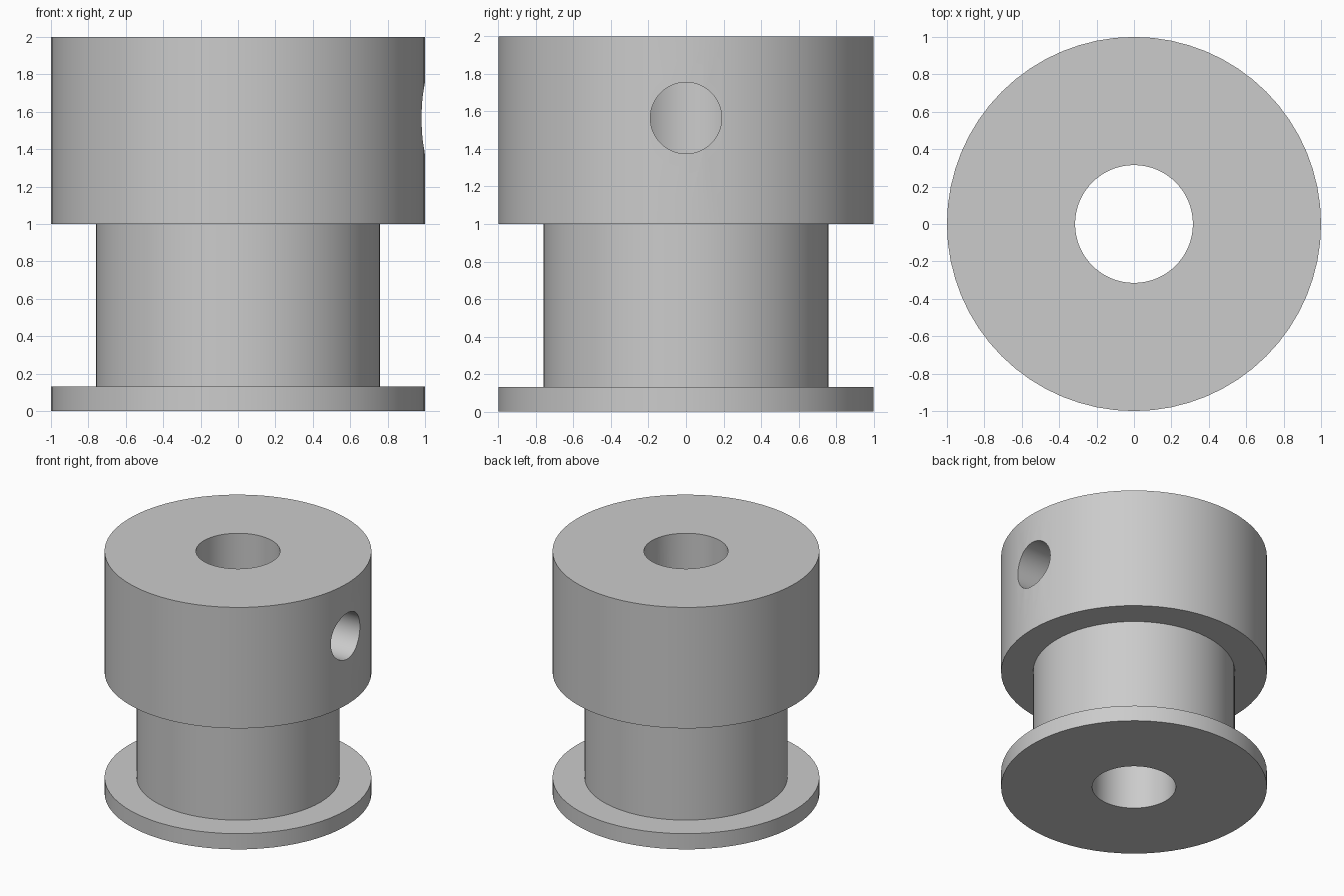
import bpy, bmesh, math
from mathutils import Vector

SIDES = 64

cube = bpy.data.objects.get("Cube")
if cube:
    bpy.data.objects.remove(cube, do_unlink=True)

# Single plain grey metal
grey = bpy.data.materials.new("plain grey")
grey.use_nodes = True
colour = (0.6, 0.6, 0.6, 1)
grey.diffuse_color = colour
grey.node_tree.nodes["Principled BSDF"].inputs["Base Color"].default_value = colour


def make_object(name, bm):
    bmesh.ops.recalc_face_normals(bm, faces=bm.faces)
    mesh = bpy.data.meshes.new(name)
    bm.to_mesh(mesh)
    bm.free()
    mesh.materials.append(grey)
    obj = bpy.data.objects.new(name, mesh)
    bpy.context.collection.objects.link(obj)
    return obj


# Pulley body: closed profile of bore, flange, neck and hub, spun about z
BORE, NECK, RIM = 0.315, 0.76, 1.0
FLANGE_TOP, HUB_BOTTOM, HEIGHT = 0.13, 1.0, 2.0
profile = [(BORE, 0), (RIM, 0), (RIM, FLANGE_TOP), (NECK, FLANGE_TOP),
           (NECK, HUB_BOTTOM), (RIM, HUB_BOTTOM), (RIM, HEIGHT), (BORE, HEIGHT)]
bm = bmesh.new()
verts = [bm.verts.new((r, 0, z)) for r, z in profile]
edges = [bm.edges.new((v, verts[i - 1])) for i, v in enumerate(verts)]
bmesh.ops.spin(bm, geom=verts + edges, cent=(0, 0, 0), axis=(0, 0, 1),
               angle=math.tau, steps=SIDES, use_duplicate=False)
bmesh.ops.remove_doubles(bm, verts=bm.verts, dist=0.0001)
body = make_object("pulley_body", bm)

# Cutter for the set screw hole, running from the bore out to the left side
SCREW_RADIUS, SCREW_Z = 0.19, 1.565
bm = bmesh.new()
bmesh.ops.create_cone(bm, cap_ends=True, segments=SIDES, radius1=SCREW_RADIUS,
                      radius2=SCREW_RADIUS, depth=1.2)
for v in bm.verts:
    v.co = Vector((v.co.z + 0.6, v.co.y, SCREW_Z - v.co.x))
cutter = make_object("screw_hole_cutter", bm)
cutter.hide_render = True

# Cut the hole, then discard the cutter
cut = body.modifiers.new("screw hole", "BOOLEAN")
cut.operation = "DIFFERENCE"
cut.solver = "EXACT"
cut.object = cutter
bpy.ops.object.select_all(action="DESELECT")
body.select_set(True)
bpy.context.view_layer.objects.active = body
bpy.ops.object.modifier_apply(modifier=cut.name)
bpy.data.objects.remove(cutter, do_unlink=True)

# Smooth round walls with crisp rims
bpy.ops.object.shade_smooth_by_angle(angle=math.radians(30))
